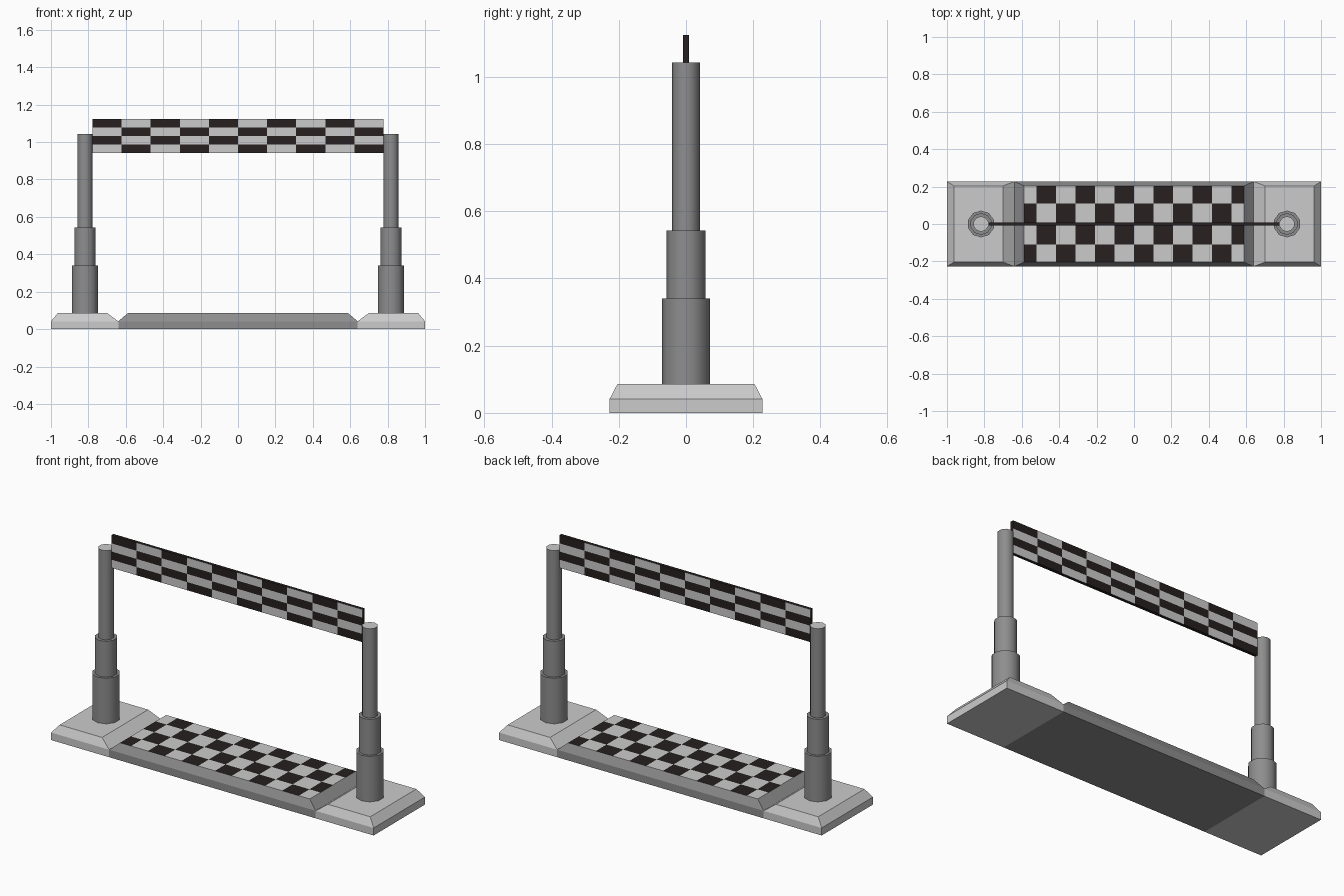
import bpy, bmesh, math

if "Cube" in bpy.data.objects:
    bpy.data.objects.remove(bpy.data.objects["Cube"])


def material(name, rgb):
    m = bpy.data.materials.new(name)
    m.diffuse_color = (*rgb, 1)
    m.use_nodes = True
    m.node_tree.nodes["Principled BSDF"].inputs["Base Color"].default_value = m.diffuse_color
    return m


LIGHT = material("light grey", (0.60, 0.60, 0.60))
GREY = material("mid grey", (0.27, 0.27, 0.27))
WHITE = material("checker white", (0.60, 0.60, 0.60))
BLACK = material("checker black", (0.020, 0.014, 0.014))


def make(name, bm, mats):
    mesh = bpy.data.meshes.new(name)
    bm.to_mesh(mesh)
    bm.free()
    for m in mats:
        mesh.materials.append(m)
    ob = bpy.data.objects.new(name, mesh)
    bpy.context.collection.objects.link(ob)
    return ob


def loft(bm, rings, cap_bottom=True, cap_top=True):
    """Skin a stack of rings, returns the top cap."""
    vs = [[bm.verts.new(p) for p in r] for r in rings]
    n = len(vs[0])
    for a, b in zip(vs, vs[1:]):
        for i in range(n):
            j = (i + 1) % n
            bm.faces.new((a[i], a[j], b[j], b[i]))
    if cap_bottom:
        bm.faces.new(vs[0][::-1])
    return bm.faces.new(vs[-1]) if cap_top else None


def rect(x0, x1, y, z):
    return [(x0, -y, z), (x1, -y, z), (x1, y, z), (x0, y, z)]


def checker(bm, us, vs, place, is_black):
    """Grid of faces, coloured black (1) by the rule is_black(col, row)."""
    grid = [[bm.verts.new(place(u, v)) for u in us] for v in vs]
    for r in range(len(vs) - 1):
        for c in range(len(us) - 1):
            f = bm.faces.new((grid[r][c], grid[r][c + 1],
                              grid[r + 1][c + 1], grid[r + 1][c]))
            f.material_index = int(is_black(c, r))


Z_EDGE, Z_TOP = 0.042, 0.086

# Bevelled end pads under the posts
for side, (x0, x1, t0, t1) in (("left", (-1, -0.64, -0.963, -0.70)),
                               ("right", (0.64, 1, 0.70, 0.963))):
    bm = bmesh.new()
    loft(bm, [rect(x0, x1, 0.227, 0), rect(x0, x1, 0.227, Z_EDGE),
              rect(t0, t1, 0.204, Z_TOP)])
    make(side + "_pad", bm, [LIGHT])

# Middle ramp, open where the checker floor sits
bm = bmesh.new()
loft(bm, [rect(-0.64, 0.64, 0.227, 0), rect(-0.64, 0.64, 0.227, Z_EDGE),
          rect(-0.588, 0.588, 0.204, Z_TOP)], cap_top=False)
make("ramp", bm, [GREY])

# Checker floor on the ramp, end columns cut short
bm = bmesh.new()
xs = [-0.588] + [k * 0.104 for k in range(-5, 6)] + [0.588]
checker(bm, xs, [-0.204, -0.11, 0, 0.11, 0.204],
        lambda u, v: (u, v, Z_TOP), lambda c, r: (c + r) % 2 == 0)
make("checker_floor", bm, [WHITE, BLACK])

# Stepped telescopic posts with light caps
STEPS = [(0.072, Z_TOP), (0.072, 0.341), (0.058, 0.341), (0.058, 0.542),
         (0.041, 0.542), (0.041, 1.042)]
SIDES = 10
for side, px in (("left", -0.818), ("right", 0.818)):
    bm = bmesh.new()
    rings = []
    for r, z in STEPS:
        rings.append([(px + r * math.cos(a), r * math.sin(a), z) for a in
                      (math.pi / 2 + 2 * math.pi * i / SIDES for i in range(SIDES))])
    loft(bm, rings, cap_bottom=False).material_index = 1
    ob = make(side + "_post", bm, [GREY, LIGHT])
    bpy.ops.object.select_all(action='DESELECT')
    bpy.context.view_layer.objects.active = ob
    ob.select_set(True)
    bpy.ops.object.shade_smooth_by_angle(angle=math.radians(40))

# Banner: checker front and back, black rim
W, Z0, Z1, T = 0.778, 0.941, 1.124, 0.009
us = [-W + 2 * W * i / 10 for i in range(11)]
vs = [Z0 + (Z1 - Z0) * i / 4 for i in range(5)]
bm = bmesh.new()
checker(bm, us, vs, lambda u, v: (u, -T, v), lambda c, r: (c + r) % 2 == 1)
checker(bm, us, vs, lambda u, v: (-u, T, v), lambda c, r: (c + r) % 2 == 1)
front = [bm.verts.new((x, -T, z)) for x, z in ((-W, Z0), (W, Z0), (W, Z1), (-W, Z1))]
back = [bm.verts.new((v.co.x, T, v.co.z)) for v in front]
for i in range(4):
    j = (i + 1) % 4
    bm.faces.new((front[j], front[i], back[i], back[j])).material_index = 1
make("banner", bm, [WHITE, BLACK])
